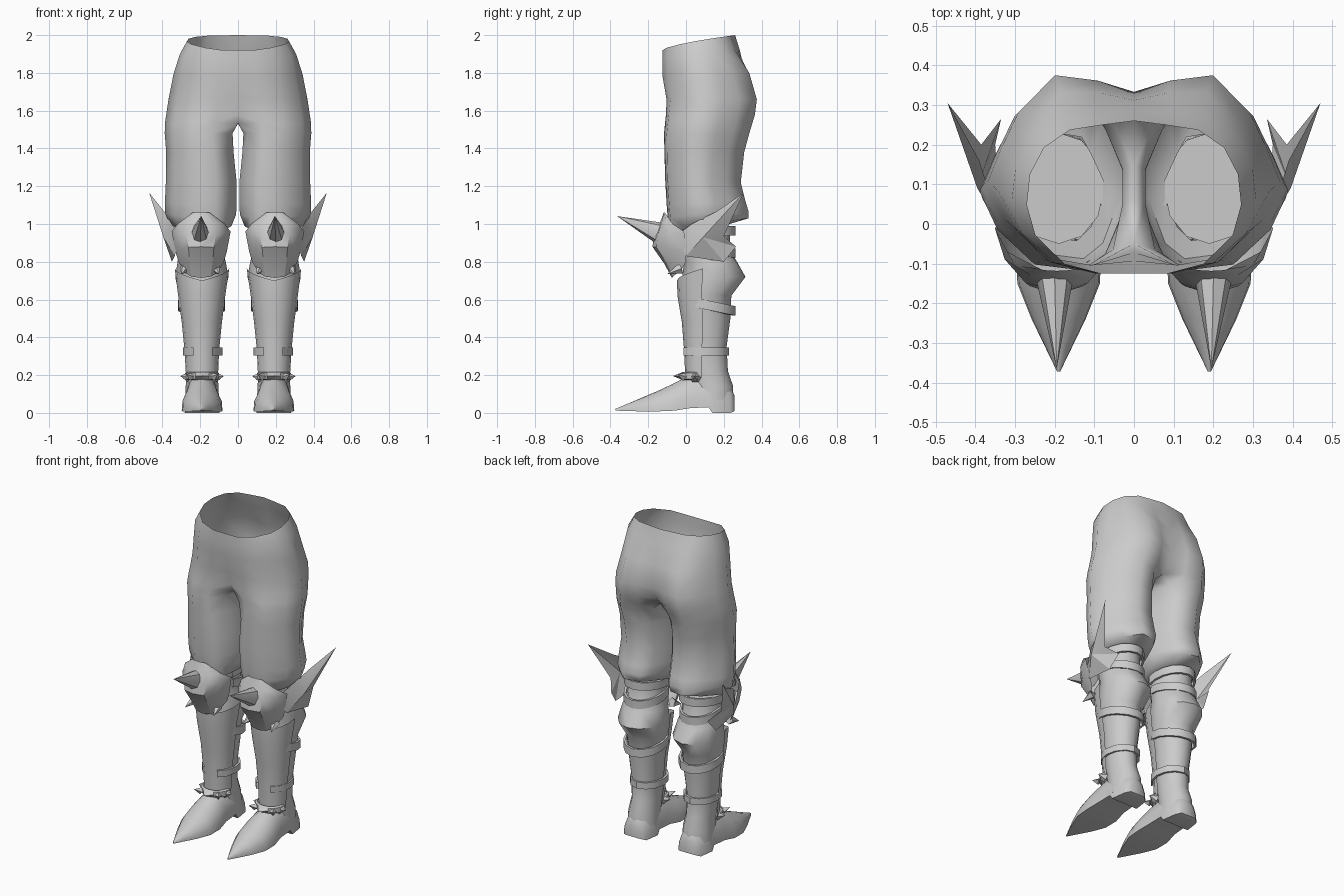
import bpy, bmesh, math
from mathutils import Vector

if "Cube" in bpy.data.objects:
    bpy.data.objects.remove(bpy.data.objects["Cube"])

steel = bpy.data.materials.new("plain_grey")
steel.diffuse_color = (0.6, 0.6, 0.6, 1)
steel.use_nodes = True
steel.node_tree.nodes["Principled BSDF"].inputs["Base Color"].default_value = steel.diffuse_color
CX = 0.19  # leg centre line


def finish(name, bm, angle=40):
    """Make an object from one side and mirror it to the other leg."""
    bmesh.ops.remove_doubles(bm, verts=bm.verts, dist=0.0005)
    bmesh.ops.recalc_face_normals(bm, faces=bm.faces)
    me = bpy.data.meshes.new(name)
    bm.to_mesh(me)
    bm.free()
    me.materials.append(steel)
    ob = bpy.data.objects.new(name, me)
    bpy.context.collection.objects.link(ob)
    bpy.ops.object.select_all(action='DESELECT')
    ob.select_set(True)
    bpy.context.view_layer.objects.active = ob
    bpy.ops.object.shade_smooth_by_angle(angle=math.radians(angle))
    mi = ob.modifiers.new("other_side", 'MIRROR')
    mi.merge_threshold = 0.002
    return ob


def skin(bm, rings, closed=True, cap=False):
    rows = [[bm.verts.new(p) for p in r] for r in rings]
    n = len(rows[0])
    for a, b in zip(rows, rows[1:]):
        for i in range(n if closed else n - 1):
            j = (i + 1) % n
            bm.faces.new((a[i], a[j], b[j], b[i]))
    if cap:
        bm.faces.new(rows[0])
        bm.faces.new(rows[-1])


def arc(x0, x1, y0, y1, z, a0=0, a1=360, n=12, tilt=0):
    """Elliptic ring or arc; 270 degrees is the front; tilt raises z towards the back."""
    cx, cy, rx, ry = (x0 + x1) / 2, (y0 + y1) / 2, (x1 - x0) / 2, (y1 - y0) / 2
    m = n if a1 - a0 == 360 else n - 1
    out = []
    for i in range(n):
        t = math.radians(a0 + (a1 - a0) * i / m)
        out.append((cx + rx * math.cos(t), cy + ry * math.sin(t), z + tilt * math.sin(t)))
    return out


def band(bm, z, h, x0, x1, y0, y1, tilt, a0, a1, d=.014):
    """Flat strap whose top and bottom edges return to the leg."""
    skin(bm, [arc(x0 + e, x1 - e, y0 + e, y1 - e, z + dz, a0, a1, 11, tilt)
              for e, dz in ((d, -h / 2), (0, -h / 2), (0, h / 2), (d, h / 2))], closed=False)


def cone(bm, base, tip, r, n=4, squash=1):
    base, tip = Vector(base), Vector(tip)
    q = (tip - base).to_track_quat('Z', 'Y')
    ring = [bm.verts.new(base + q @ Vector((r * squash * math.cos(2 * math.pi * i / n),
                                            r * math.sin(2 * math.pi * i / n), 0))) for i in range(n)]
    t = bm.verts.new(tip)
    for i in range(n):
        bm.faces.new((ring[i], ring[(i + 1) % n], t))
    bm.faces.new(ring)


# Trousers: half a pelvis that turns into a closed leg below the crotch
WAIST = [(0, -1), (.3, -1), (.65, -.87), (.92, -.5), (1, -.1), (.97, .3), (.84, .65), (.6, .88), (.28, .95), (0, 1)]
SHAPE = [(0, -1), (.3, -1), (.62, -.88), (.88, -.5), (1, -.1), (.91, .24), (.79, .62), (.54, 1), (.25, .98), (0, .9)]
LEVELS = [  # z front, z back, inner x, outer x, front y, back y, centre scale
    (1.92, 2.0, 0, .27, -.125, .26, 1), (1.87, 1.92, 0, .308, -.125, .285, 1),
    (1.78, 1.80, 0, .342, -.124, .335, 1), (1.66, 1.66, 0, .368, -.112, .375, .92),
    (1.58, 1.58, 0, .38, -.12, .365, .8), (1.535, 1.53, 0, .387, -.125, .35, .68),
    (1.48, 1.48, .026, .388, -.13, .335, .72), (1.38, 1.38, .018, .38, -.127, .308, .76),
    (1.23, 1.22, .002, .382, -.122, .29, .76), (1.1, 1.12, .002, .387, -.115, .315, .76),
    (1.03, 1.07, .004, .385, -.11, .33, .76), (.94, 1.03, .03, .355, -.10, .33, .76),
    (.95, 1.0, .075, .305, -.05, .23, .7)]
outer, inner = [], []
for k, (zf, zb, xi, xo, yf, yb, s) in enumerate(LEVELS):
    cy, ry = (yf + yb) / 2, (yb - yf) / 2
    leg = 0 if k < 6 else .5 if k == 6 else 1

    def place(u, v):
        f = max(0, min(1, (v + 1) / 2)) ** .65
        return Vector((xi + (xo - xi) * u, cy + ry * v, zf + (zb - zf) * f))

    row = []
    for i, (u, v) in enumerate(WAIST if k < 2 else SHAPE):
        if i in (0, 9):
            v, u = v * s, .15 * leg
        elif i in (1, 8):
            v *= .55 + .45 * max(s, .87)
        row.append(place(u, v))
    outer.append(row)
    if k >= 5:
        inner.append([row[0], place(.015 * leg, -.22), place(.015 * leg, .15), row[-1]])
bm = bmesh.new()
skin(bm, outer, closed=False)
skin(bm, inner, closed=False)
finish("trousers", bm, 60)

# Lower leg with calf bulge
LEG = [(.98, .075, .305, -.05, .23), (.86, .08, .31, -.03, .235),
       (.80, .065, .32, -.01, .27), (.72, .05, .332, -.02, .315), (.62, .075, .313, -.03, .24),
       (.50, .09, .295, -.01, .235), (.35, .105, .28, .0, .215), (.22, .11, .27, .01, .222),
       (.14, .103, .277, .03, .25), (.04, .10, .28, .04, .25)]
bm = bmesh.new()
skin(bm, [arc(x0, x1, y0, y1, z) for z, x0, x1, y0, y1 in LEG], cap=True)
finish("lower_leg", bm, 50)

# Pointed shoe with a heel
SHOE = [  # y, half width, top z, bottom z
    (.258, .05, .09, .01), (.235, .078, .14, 0), (.14, .092, .22, 0), (.12, .09, .225, .03),
    (.02, .094, .2, .025), (-.06, .108, .158, .012), (-.15, .104, .116, .008), (-.24, .068, .078, .008),
    (-.31, .034, .048, .01), (-.372, .004, .022, .012)]
bm = bmesh.new()
SECT = [(-1, 0), (-.96, .35), (-.72, .72), (-.3, .96), (0, 1), (.3, .96), (.72, .72), (.96, .35), (1, 0)]
skin(bm, [[(CX + w * u, y, zb + (zt - zb) * v) for u, v in SECT] for y, w, zt, zb in SHOE], cap=True)
finish("shoe", bm, 45)

# Shin plate with flared top corners
bm = bmesh.new()
rings = []
for z, x0, x1, y0, y1, lift in [(.70, .046, .335, -.048, .23, .065), (.62, .066, .318, -.045, .21, .01),
                                (.48, .085, .298, -.022, .20, 0), (.33, .1, .283, -.01, .18, 0),
                                (.19, .106, .275, -.004, .17, 0)]:
    r = arc(x0, x1, y0, y1, z, 180, 360, 9)
    rings.append([(x, y, zz + lift * abs(i - 4) / 4) for i, (x, y, zz) in enumerate(r)])
skin(bm, rings, closed=False)
finish("shin_plate", bm, 40)

# Straps around ankle, calf and back of the knee
bm = bmesh.new()
for spec in [(.325, .04, .082, .29, -.028, .228, 0, -62, 242), (.57, .05, .066, .32, -.03, .262, -.03, -45, 225),
             (.955, .05, .065, .318, -.06, .262, .01, -20, 200), (.875, .05, .07, .318, -.04, .262, -.03, -20, 200)]:
    band(bm, *spec)
finish("straps", bm, 35)

# Knee guard: angular arched plate, wide in the middle
bm = bmesh.new()
rings = []
for z, hw, yf, yb, drop in [(1.06, .045, -.118, -.112, .0), (1.0, .125, -.14, -.07, .0),
                            (.94, .156, -.168, -.01, -.02), (.88, .135, -.178, .0, .03),
                            (.79, .12, -.115, .0, -.01), (.715, .10, -.075, -.02, -.05)]:
    rings.append([(CX + .005 + hw * u, yb + (yf - yb) * v, z - drop * (1 - v))
                  for u, v in [(-1, 0), (-.84, .5), (-.5, .88), (0, 1), (.5, .88), (.84, .5), (1, 0)]])
skin(bm, rings, closed=False)
finish("knee_guard", bm, 30)

# Knee spike and small studs
bm = bmesh.new()
cone(bm, (.2, -.14, .952), (.195, -.365, 1.042), .058, 8, .8)
for x, dx in ((.12, -.02), (.28, .02)):
    cone(bm, (x, -.03, .765), (x + dx, -.10, .735), .03, 5)
finish("knee_spikes", bm, 40)

# Swept wing blade on the outside of the knee
bm = bmesh.new()
pts = [(.31, -.05, .94), (.35, .03, 1.0), (.39, .16, 1.065), (.47, .305, 1.165), (.385, .20, .935),
       (.335, .265, .88), (.35, .20, .80), (.335, .0, .83), (.395, .09, .93)]
v = [bm.verts.new(p) for p in pts]
for i in range(8):
    bm.faces.new((v[i], v[(i + 1) % 8], v[8]))
finish("knee_wing", bm, 25)

# Ankle guard: pointed front collar with side studs
bm = bmesh.new()
skin(bm, [[(x, y - (.04 if i == 4 and abs(d) < .01 else 0), zz + d) for i, (x, y, zz) in
           enumerate(arc(.1 + e, .28 - e, -.03 + e, .14 - e, .195, 175, 365, 9))]
          for e, d in ((.012, -.022), (0, -.016), (0, .0), (0, .016), (.012, .022))], closed=False)
finish("ankle_collar", bm, 30)
bm = bmesh.new()
for sgn in (-1, 1):
    cone(bm, (CX + sgn * .07, .05, .19), (CX + sgn * .115, .045, .195), .032, 6)
    cone(bm, (CX + sgn * .06, -.01, .19), (CX + sgn * .085, -.045, .205), .022, 4)
finish("ankle_studs", bm, 30)
